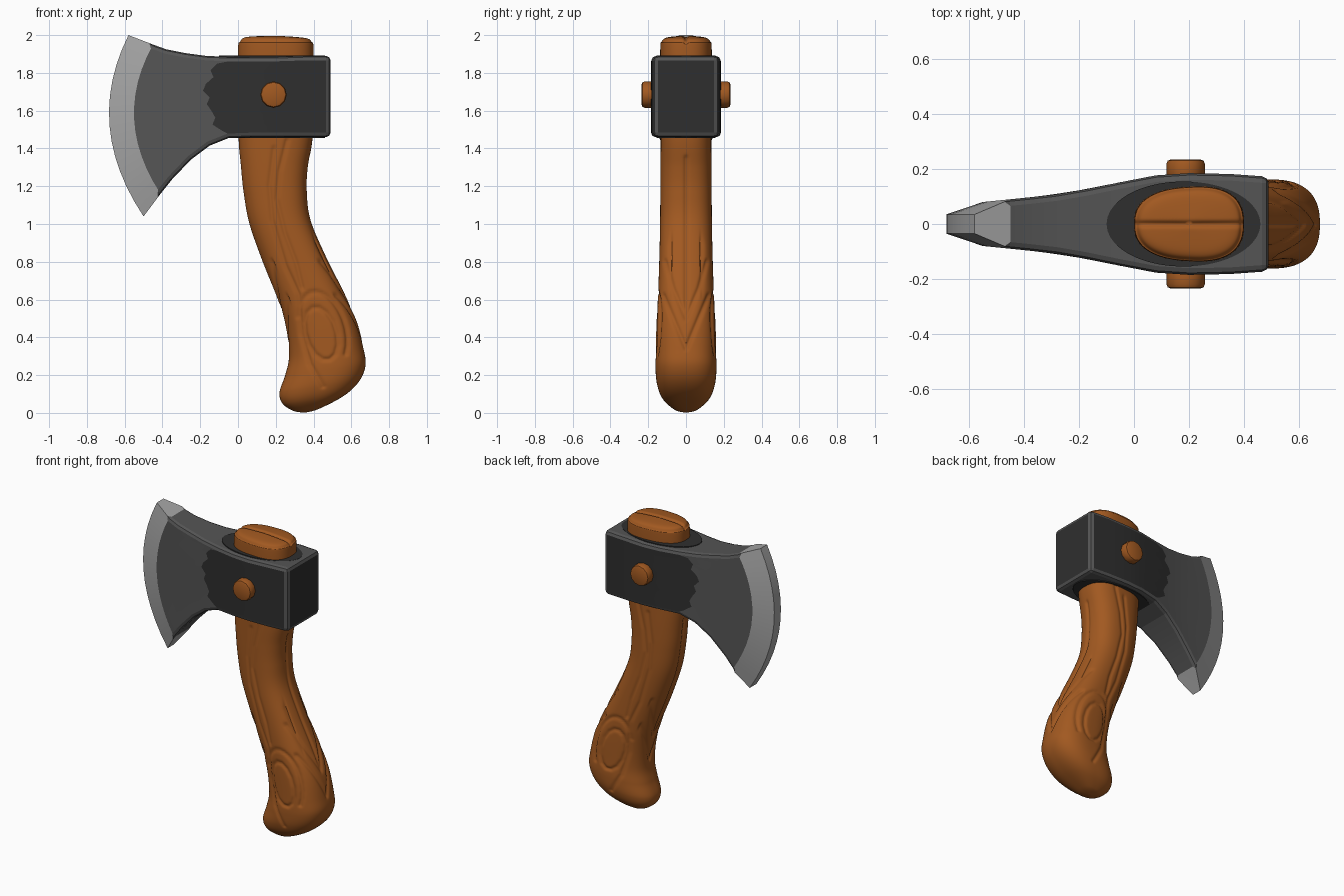
import bpy, bmesh, math
from mathutils import Vector

if "Cube" in bpy.data.objects:
    bpy.data.objects.remove(bpy.data.objects["Cube"], do_unlink=True)


def material(name, r, g, b):
    m = bpy.data.materials.new(name)
    m.use_nodes = True
    m.diffuse_color = (r, g, b, 1)
    m.node_tree.nodes["Principled BSDF"].inputs["Base Color"].default_value = (r, g, b, 1)
    return m


wood = material("warm wood", 0.36, 0.1, 0.015)
steel = material("worn steel", 0.09, 0.09, 0.09)
iron = material("dark iron", 0.028, 0.028, 0.028)
edge = material("sharpened edge", 0.38, 0.38, 0.38)


def make(name, bm, mats, angle):
    bmesh.ops.recalc_face_normals(bm, faces=bm.faces)
    mesh = bpy.data.meshes.new(name)
    bm.to_mesh(mesh)
    bm.free()
    for m in mats:
        mesh.materials.append(m)
    ob = bpy.data.objects.new(name, mesh)
    bpy.context.collection.objects.link(ob)
    bpy.ops.object.select_all(action='DESELECT')
    ob.select_set(True)
    bpy.context.view_layer.objects.active = ob
    bpy.ops.object.shade_smooth_by_angle(angle=math.radians(angle))
    return ob


# Axe head: columns from cutting edge to poll, (bottom x, z), middle x, (top x, z)
COLUMNS = [
    ((-.50, 1.04), -.68, (-.58, 2.0)),
    ((-.41, 1.16), -.55, (-.45, 1.95)),
    ((-.35, 1.235), -.46, (-.38, 1.925)),
    ((-.25, 1.34), -.36, (-.28, 1.905)),
    ((-.15, 1.415), -.25, (-.17, 1.89)),
    ((-.05, 1.455), 0, (-.05, 1.885)),
    ((.08, 1.46), .08, (.08, 1.885)),
    ((.2, 1.46), .2, (.2, 1.885)),
    ((.35, 1.46), .35, (.35, 1.89)),
    ((.49, 1.46), .49, (.49, 1.89)),
]
# Ragged border between the dark socket and the bare blade
RAGGED = [-.05, -.08, -.135, -.12, -.14, -.165, -.15, -.185, -.17, -.13, -.145, -.11, -.05]
JAG, ROWS = 5, 12
WIDTHS = [(-.55, .08), (-.3, .105), (-.1, .14), (0, .165), (.1, .18), (.2, .185), (.35, .182), (.49, .172)]


def half_width(x):
    for (x0, w0), (x1, w1) in zip(WIDTHS, WIDTHS[1:]):
        if x <= x1:
            return w0 + (w1 - w0) * max(0, (x - x0) / (x1 - x0))
    return WIDTHS[-1][1]


bm = bmesh.new()
grid = []
for i, ((bx, bz), mx, (tx, tz)) in enumerate(COLUMNS):
    sides = {}
    for s in (-1, 1):
        sides[s] = []
        for r in range(ROWS + 1):
            v = r / ROWS
            x = bx + (tx - bx) * v + 4 * v * (1 - v) * (mx - (bx + tx) / 2)
            if i == JAG:
                x = RAGGED[r]
            w = .035 if i == 0 else half_width(x)
            sides[s].append(bm.verts.new((x, s * w, bz + (tz - bz) * v)))
    grid.append(sides)


def quad(index, *verts):
    bm.faces.new(verts).material_index = index


for i, (a, b) in enumerate(zip(grid, grid[1:])):
    for s in (-1, 1):
        for r in range(ROWS):
            quad(2 if i == 0 else 0 if i < JAG else 1, a[s][r], b[s][r], b[s][r + 1], a[s][r + 1])
    for r in (0, ROWS):
        quad(2 if i == 0 else 0, a[-1][r], b[-1][r], b[1][r], a[1][r])
for g, index in ((grid[0], 2), (grid[-1], 1)):
    for r in range(ROWS):
        quad(index, g[-1][r], g[1][r], g[1][r + 1], g[-1][r + 1])

# Worn chamfers along the long edges and around the poll
last = grid[-1]
pairs = [(a[s][r], b[s][r]) for a, b in zip(grid[1:], grid[2:]) for s in (-1, 1) for r in (0, ROWS)]
pairs += [(last[s][r], last[s][r + 1]) for s in (-1, 1) for r in range(ROWS)]
pairs += [(last[-1][r], last[1][r]) for r in (0, ROWS)]
bmesh.ops.recalc_face_normals(bm, faces=bm.faces)
bmesh.ops.bevel(bm, geom=[bm.edges.get(p) for p in pairs], offset=.024, segments=2,
                profile=.5, affect='EDGES', material=0, clamp_overlap=True)
make("axe_head", bm, [steel, iron, edge], 12)

# Dark oval collars where the handle passes through
for name, z in (("upper_collar", 1.887), ("lower_collar", 1.459)):
    bm = bmesh.new()
    bmesh.ops.create_cone(bm, cap_ends=True, segments=40, radius1=1, radius2=1, depth=.008)
    for v in bm.verts:
        v.co = (.18 + .28 * v.co.x, .155 * v.co.y, z + v.co.z)
    make(name, bm, [iron], 30)

# Handle: left (x, z), right (x, z), half depth, from butt to crown
STATIONS = [
    ((.34, .002), (.36, .002), .01),
    ((.29, .012), (.43, .022), .06),
    ((.235, .05), (.56, .09), .12),
    ((.22, .11), (.64, .165), .15),
    ((.25, .2), (.675, .25), .16),
    ((.27, .3), (.665, .34), .158),
    ((.255, .45), (.63, .48), .155),
    ((.21, .6), (.565, .63), .147),
    ((.13, .8), (.465, .83), .14),
    ((.06, 1.0), (.385, 1.02), .136),
    ((.03, 1.16), (.365, 1.17), .135),
    ((.015, 1.3), (.37, 1.3), .135),
    ((.003, 1.46), (.395, 1.46), .135),
    ((0, 1.7), (.4, 1.7), .135),
    ((0, 1.93), (.4, 1.93), .135),
    ((.01, 1.965), (.39, 1.965), .128),
    ((.045, 1.99), (.355, 1.985), .1),
    ((.19, 1.997), (.21, 1.997), .008),
]


def ring_of_points(cx, cz, rx, rz, tilt, start, end):
    pts = []
    for k in range(15):
        a = math.radians(start + (end - start) * k / 14)
        x, z = rx * math.cos(a), rz * math.sin(a)
        pts.append((cx + x - tilt * z, cz + z))
    return pts


# Carved grain: lines on the broad faces (x, z) and on the narrow faces (y, z)
BROAD = [
    [(.265, 1.46), (.22, 1.28), (.205, 1.13), (.25, .95), (.31, .79), (.34, .66)],
    [(.19, 1.4), (.165, 1.2), (.18, 1.02), (.25, .78), (.32, .63), (.335, .42), (.38, .26), (.45, .14)],
    [(.39, 1.05), (.42, .9), (.5, .73), (.57, .62)],
    ring_of_points(.44, .42, .085, .14, .2, 0, 360),
    ring_of_points(.45, .44, .125, .2, .2, -40, 160),
]
NARROW = [[(0, 1.35), (0, .5)]]
for s in (-1, 1):
    NARROW += [[(s * .11, .8), (s * .07, .66), (0, .5)], [(s * .12, .62), (s * .06, .48), (0, .34)]]


def carve(lines, p):
    best = 1
    for line in lines:
        for a, b in zip(line, line[1:]):
            if min(a[1], b[1]) - .04 < p[1] < max(a[1], b[1]) + .04:
                dx, dz = b[0] - a[0], b[1] - a[1]
                t = ((p[0] - a[0]) * dx + (p[1] - a[1]) * dz) / (dx * dx + dz * dz)
                t = min(1, max(0, t))
                best = min(best, math.hypot(p[0] - a[0] - t * dx, p[1] - a[1] - t * dz))
    return math.exp(-(best / .011) ** 2)


def spline(a, b, c, d, t):
    return .5 * (2 * b + (c - a) * t + (2 * a - 5 * b + 4 * c - d) * t * t + (3 * b - a - 3 * c + d) * t ** 3)


keys = [Vector((l[0], l[1], r[0], r[1], w)) for l, r, w in STATIONS]
keys = [keys[0]] + keys + [keys[-1]]
AROUND, STEPS, POWER = 144, 16, 2.5
sections = []
for i in range(len(keys) - 3):
    sections += [spline(*keys[i:i + 4], k / STEPS) for k in range(STEPS)]
sections.append(keys[-1])

bm = bmesh.new()
rings = []
for lx, lz, rx, rz, w in sections:
    ring = []
    for k in range(AROUND):
        a = 2 * math.pi * k / AROUND
        c, s = math.cos(a), math.sin(a)
        rad = (abs(c) ** POWER + abs(s) ** POWER) ** (-1 / POWER)
        c, s = c * rad, s * rad
        y = w * s * (1 + .08 * c)
        x, z = (lx + rx) / 2 + (rx - lx) / 2 * c, (lz + rz) / 2 + (rz - lz) / 2 * c
        depth = 0
        if z < 1.46:
            if abs(s) > .5:
                depth = carve(BROAD, (x, z))
            if abs(c) > .65:
                depth = max(depth, carve(NARROW, (y, z)))
        f = 1 - .055 * depth
        if z > 1.9:
            z -= .012 * math.exp(-(y / .01) ** 2)
        ring.append(bm.verts.new(((lx + rx) / 2 + (x - (lx + rx) / 2) * f, y * f, z)))
    rings.append(ring)
for a, b in zip(rings, rings[1:]):
    for k in range(AROUND):
        n = (k + 1) % AROUND
        bm.faces.new((a[k], a[n], b[n], b[k]))
bm.faces.new(rings[0])
bm.faces.new(rings[-1])
make("handle", bm, [wood], 60)

# Wooden pegs on both cheeks
for name, s in (("front_peg", -1), ("back_peg", 1)):
    bm = bmesh.new()
    bmesh.ops.create_cone(bm, cap_ends=True, segments=12, radius1=.07, radius2=.07, depth=.075)
    rims = [e for e in bm.edges if abs(e.verts[0].co.z - e.verts[1].co.z) < .001]
    bmesh.ops.bevel(bm, geom=rims, offset=.016, segments=2, profile=.5, affect='EDGES')
    for v in bm.verts:
        v.co = (.188 + v.co.x, s * .1975 + v.co.z, 1.685 + v.co.y)
    make(name, bm, [wood], 35)
